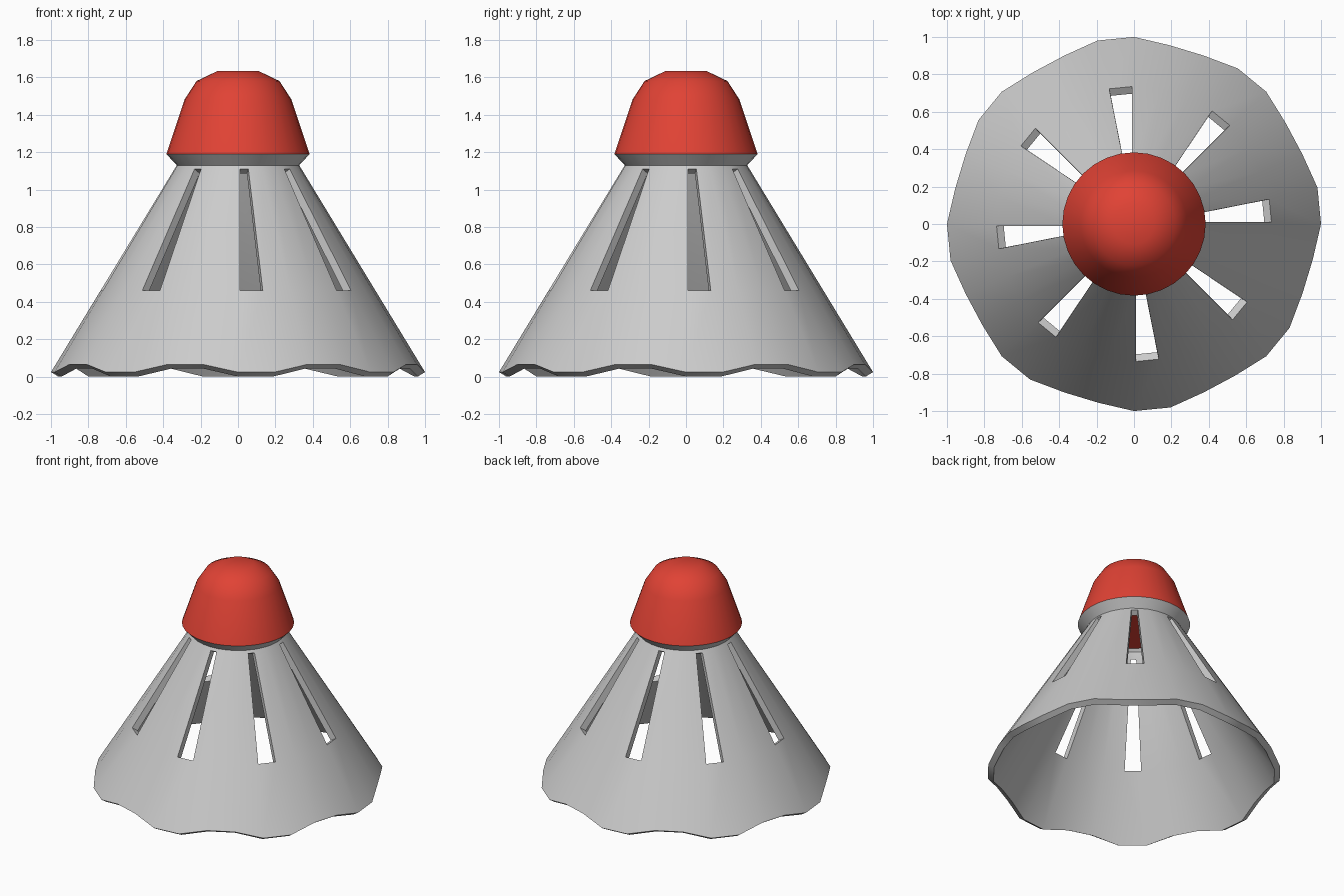
import bpy
import math

if "Cube" in bpy.data.objects:
    bpy.data.objects.remove(bpy.data.objects["Cube"])

SEG = 32
STEP = 2 * math.pi / SEG


def make_object(name, verts, faces):
    mesh = bpy.data.meshes.new(name)
    mesh.from_pydata(verts, [], faces)
    mesh.update()
    obj = bpy.data.objects.new(name, mesh)
    bpy.context.collection.objects.link(obj)
    bpy.ops.object.select_all(action='DESELECT')
    obj.select_set(True)
    bpy.context.view_layer.objects.active = obj
    return obj


def ring_faces(rings, skip=lambda row, col: False):
    return [(r * SEG + c, r * SEG + (c + 1) % SEG,
             (r + 1) * SEG + (c + 1) % SEG, (r + 1) * SEG + c)
            for r in range(rings - 1) for c in range(SEG) if not skip(r, c)]


def cone_radius(z):
    return 1.0 - (z - 0.024) * 0.608


# Skirt: wavy rim, slot bottom, slot top, neck, flared collar
verts = []
for row, z in enumerate((0.024, 0.46, 1.11, 1.13, 1.19)):
    for col in range(SEG):
        phase = col % 4
        h = 0.066 if row == 0 and phase > 1 else z
        r = 0.383 if row == 4 else cone_radius(h)
        a = col * STEP
        if row in (1, 2) and phase < 2:      # slots are slightly inset
            a += (0.011 if phase == 0 else -0.011) / r
        verts.append((r * math.cos(a), r * math.sin(a), h))

# One open slot in every fourth column
skirt = make_object("skirt", verts,
                    ring_faces(5, lambda row, col: row == 1 and col % 4 == 0))
solid = skirt.modifiers.new("thickness", 'SOLIDIFY')
solid.thickness = 0.045
solid.offset = -1
bpy.ops.object.modifier_apply(modifier=solid.name)
bpy.ops.object.shade_smooth_by_angle(angle=math.radians(35))

# Rounded cap, closed at top and bottom
profile = [(0.383, 1.19), (0.285, 1.483), (0.222, 1.58), (0.108, 1.635)]
verts = [(r * math.cos(c * STEP), r * math.sin(c * STEP), z)
         for r, z in profile for c in range(SEG)]
faces = ring_faces(len(profile))
faces.append(tuple(range(SEG - 1, -1, -1)))
faces.append(tuple(range(3 * SEG, 4 * SEG)))
cap = make_object("cap", verts, faces)
bpy.ops.object.shade_smooth_by_angle(angle=math.radians(40))

red = bpy.data.materials.new("red")
red.diffuse_color = (0.75, 0.055, 0.035, 1)
red.use_nodes = True
red.node_tree.nodes["Principled BSDF"].inputs["Base Color"].default_value = red.diffuse_color
cap.data.materials.append(red)
